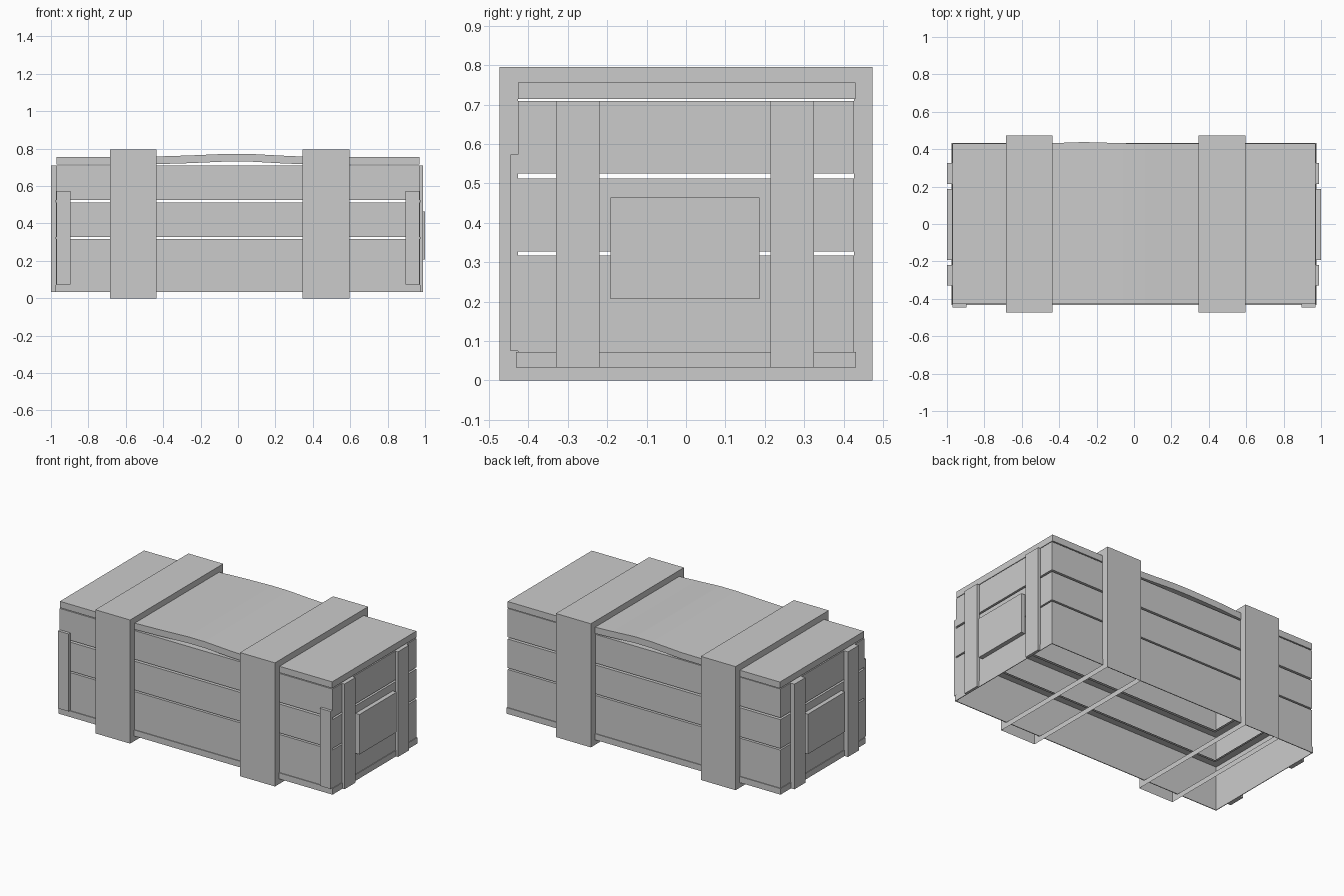
import bpy, bmesh

if "Cube" in bpy.data.objects:
    bpy.data.objects.remove(bpy.data.objects["Cube"])


def make(name, bm):
    bmesh.ops.recalc_face_normals(bm, faces=bm.faces)
    mesh = bpy.data.meshes.new(name)
    bm.to_mesh(mesh)
    bm.free()
    ob = bpy.data.objects.new(name, mesh)
    bpy.context.collection.objects.link(ob)
    return ob


def box(name, x0, x1, y0, y1, z0, z1):
    bm = bmesh.new()
    bmesh.ops.create_cube(bm, size=1)
    for v in bm.verts:
        v.co = (x1 if v.co.x > 0 else x0, y1 if v.co.y > 0 else y0, z1 if v.co.z > 0 else z0)
    return make(name, bm)


def loft(name, loops, skip=()):
    """Skin successive four-point loops; skip holds (loop, side) pairs left open."""
    bm = bmesh.new()
    rows = [[bm.verts.new(p) for p in loop] for loop in loops]
    for i in range(len(rows) - 1):
        for j in range(4):
            if (i, j) not in skip:
                k = (j + 1) % 4
                bm.faces.new((rows[i][j], rows[i][k], rows[i + 1][k], rows[i + 1][j]))
    return make(name, bm)


def flat_loop(hx, hy, z):
    return [(-hx, -hy, z), (hx, -hy, z), (hx, hy, z), (-hx, hy, z)]


# three tiers of hollow planks, open towards the inside
X, Y, D = 0.972, 0.427, 0.045
for name, z0, z1 in (("middle_planks", 0.327, 0.513), ("upper_planks", 0.525, 0.71)):
    loft(name, [flat_loop(X - D, Y - D, z0), flat_loop(X, Y, z0),
                flat_loop(X, Y, z1), flat_loop(X - D, Y - D, z1)])
loft("lower_planks", [flat_loop(X, Y, 0.033), flat_loop(X, Y, 0.317),
                      flat_loop(X - D, Y - D, 0.317)])

# thin skirt round the open bottom
loft("bottom_trim", [flat_loop(X, Y, 0.033), flat_loop(0.976, 0.432, 0.033),
                     flat_loop(0.976, 0.432, 0.072), flat_loop(X, Y, 0.072)])

# lid, slightly bowed upward in the middle
sections = [(-0.97, 0, 0), (-0.5, 0, 0), (-0.27, 0.007, 0.008), (-0.06, 0.016, 0.002),
            (0.06, 0.016, 0), (0.22, 0.007, 0), (0.38, 0, 0), (0.97, 0, 0)]
bm = bmesh.new()
rows = []
for x, up, out in sections:
    rows.append([bm.verts.new(p) for p in (
        (x, -0.427, 0.715 + up), (x, 0.43 + out, 0.715 + up),
        (x, 0.43 + out, 0.756 + up), (x, -0.427, 0.756 + up))])
for a, b in zip(rows, rows[1:]):
    for j in range(4):
        k = (j + 1) % 4
        bm.faces.new((a[j], a[k], b[k], b[j]))
bm.faces.new(rows[0])
bm.faces.new(rows[-1])
make("lid", bm)


# wrap-around bands, open underneath
def band_loop(x, hy, z0, z1):
    return [(x, -hy, z0), (x, hy, z0), (x, hy, z1), (x, -hy, z1)]


for name, x0, x1 in (("left_band", -0.685, -0.437), ("right_band", 0.346, 0.595)):
    loft(name, [band_loop(x0, Y, 0.033, 0.756), band_loop(x0, 0.474, 0, 0.796),
                band_loop(x1, 0.474, 0, 0.796), band_loop(x1, Y, 0.033, 0.756)],
         skip={(1, 0)})

# battens and centre plate on both ends, corner cleats on the front
for side, s, reach in (("left", -1, 1.0), ("right", 1, 0.99)):
    for where, y0, y1 in (("front", -0.33, -0.22), ("back", 0.214, 0.325)):
        xs = sorted((s * X, s * reach))
        box(f"{side}_{where}_batten", *xs, y0, y1, 0.033, 0.71)
    xs = sorted((s * X, s * 1.0))
    box(f"{side}_end_plate", *xs, -0.192, 0.187, 0.207, 0.464)
    xs = sorted((s * 0.895, s * 0.971))
    box(f"{side}_front_cleat", *xs, -0.446, -Y, 0.074, 0.573)
